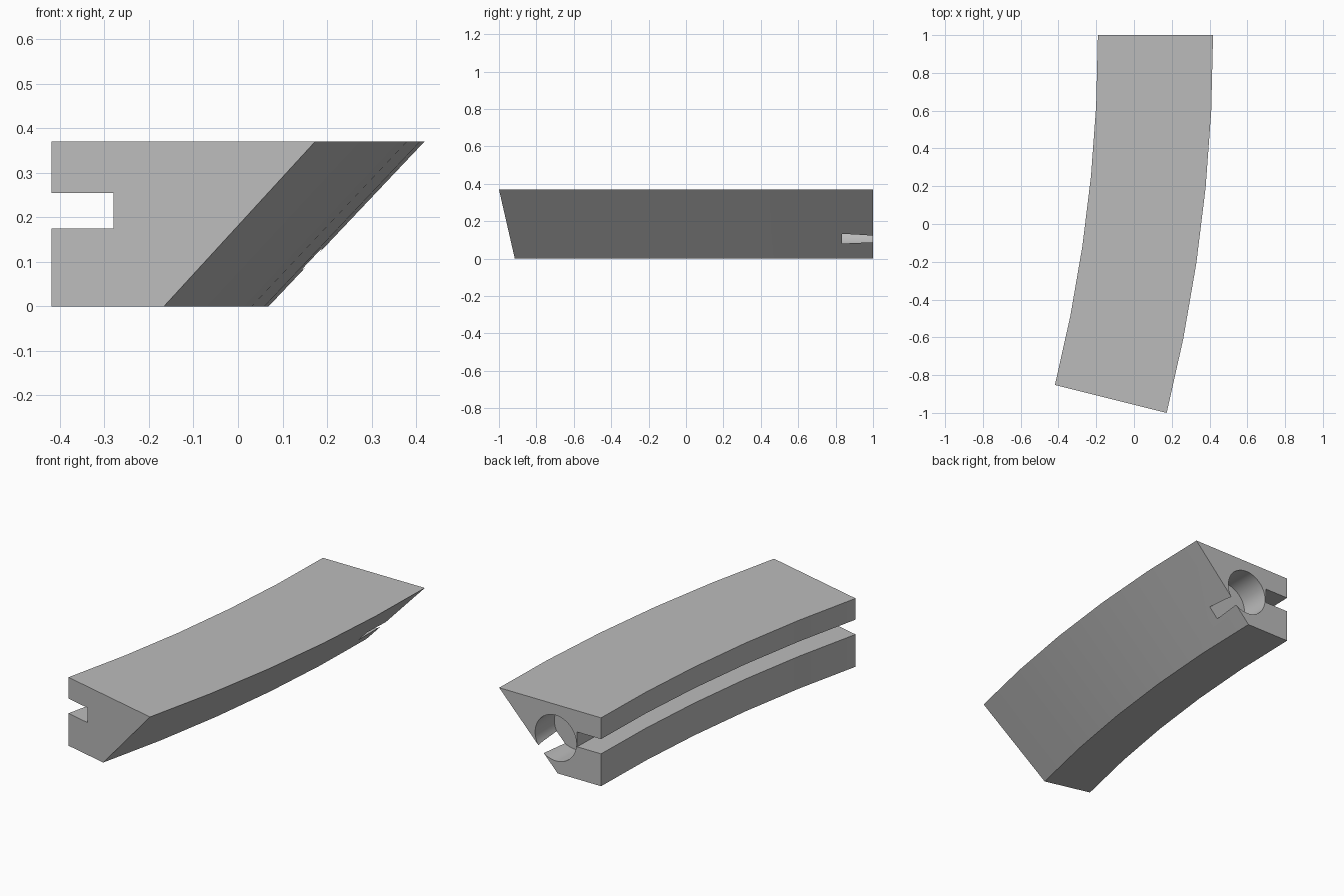
import bpy, bmesh, math

cube = bpy.data.objects.get("Cube")
if cube:
    bpy.data.objects.remove(cube, do_unlink=True)

SWEEP = math.radians(14)      # angle of the bend
STEPS = 5                     # straight lengths in the bend
OUTER = 2 / math.sin(SWEEP)   # radius of the outer top edge
BACK_RIGHT = 0.4187           # x of the outer top edge at the back end
WIDTH, HEIGHT = 0.61, 0.37

# One plain grey for the whole part
grey = bpy.data.materials.new("plain_grey")
grey.use_nodes = True
colour = (0.5, 0.5, 0.5, 1)
grey.diffuse_color = colour
grey.node_tree.nodes["Principled BSDF"].inputs["Base Color"].default_value = colour

# Cross-section: distance from the inner side, height; with a slot in the inner side
profile = [(0, 0), (0.26, 0), (WIDTH, HEIGHT), (0, HEIGHT),
           (0, 0.255), (0.143, 0.255), (0.143, 0.175), (0, 0.175)]

# Curved rail: the section swept along the bend from back to front
bm = bmesh.new()
rings = []
for i in range(STEPS + 1):
    a = SWEEP * i / STEPS
    ring = []
    for u, z in profile:
        r = OUTER - WIDTH + u
        ring.append(bm.verts.new((BACK_RIGHT - OUTER + r * math.cos(a), 1 - r * math.sin(a), z)))
    rings.append(ring)
n = len(profile)
for a, b in zip(rings, rings[1:]):
    for j in range(n):
        k = (j + 1) % n
        bm.faces.new((a[j], a[k], b[k], b[j]))
bm.faces.new(rings[0])
bm.faces.new(rings[-1])
bmesh.ops.recalc_face_normals(bm, faces=bm.faces)
mesh = bpy.data.meshes.new("curved_rail")
bm.to_mesh(mesh)
bm.free()
mesh.materials.append(grey)
rail = bpy.data.objects.new("curved_rail", mesh)
bpy.context.collection.objects.link(rail)

# Blind round hole in the back end, just breaking through the sloped side
bpy.ops.mesh.primitive_cylinder_add(vertices=48, radius=0.1235, depth=0.3,
                                    location=(0.08, 0.985, 0.188),
                                    rotation=(math.pi / 2, 0, 0))
cutter = bpy.context.object
cutter.name = "hole_cutter"
cutter.hide_render = True
cutter.data.materials.append(grey)

bpy.ops.object.select_all(action='DESELECT')
rail.select_set(True)
bpy.context.view_layer.objects.active = rail
cut = rail.modifiers.new("hole", 'BOOLEAN')
cut.operation = 'DIFFERENCE'
cut.solver = 'EXACT'
cut.object = cutter
bpy.ops.object.modifier_apply(modifier=cut.name)
bpy.data.objects.remove(cutter, do_unlink=True)

# Smooth the bend and the hole, keep the corners sharp
bpy.ops.object.shade_smooth_by_angle(angle=math.radians(8))
